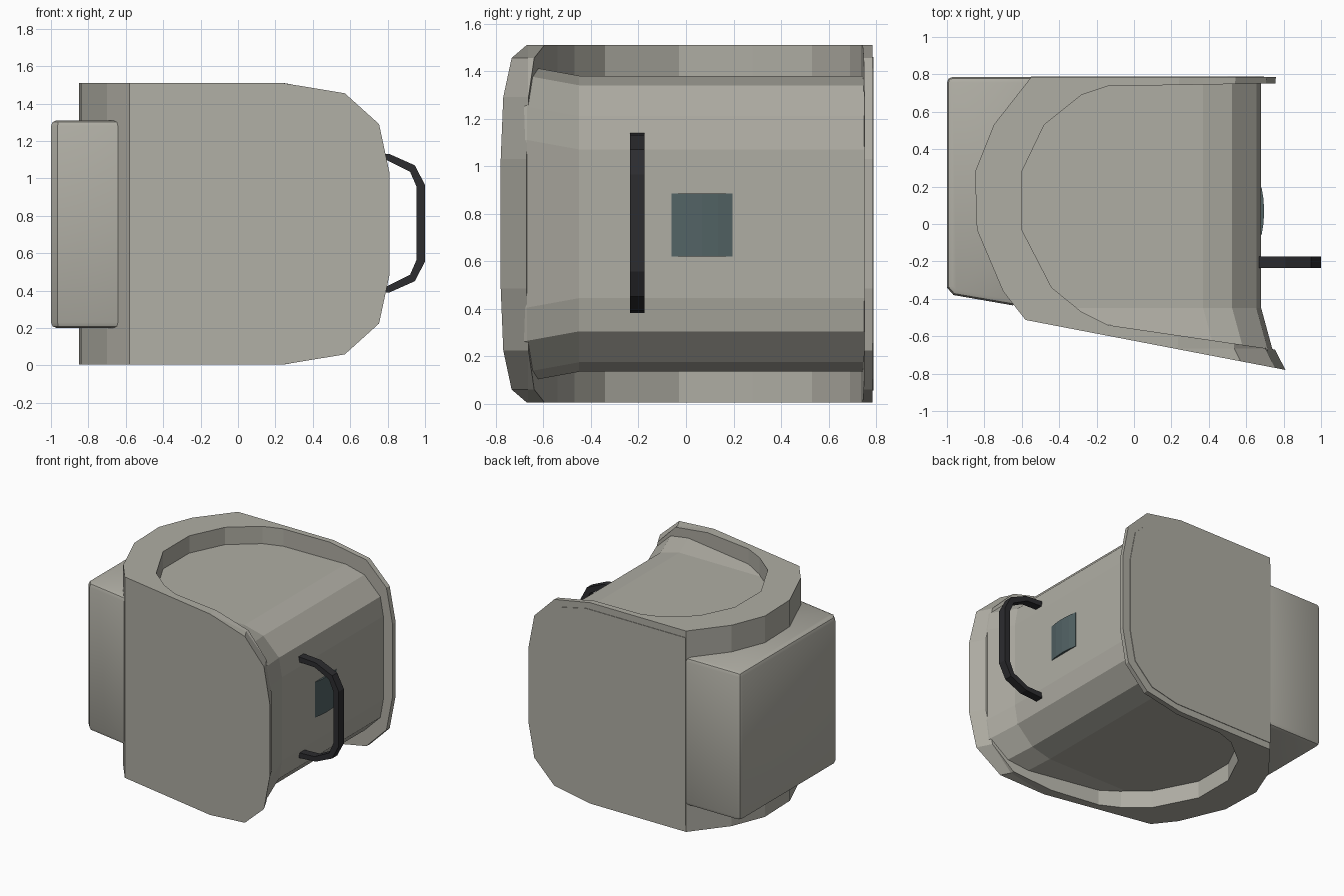
import bpy, bmesh
from mathutils import Vector

if "Cube" in bpy.data.objects:
    bpy.data.objects.remove(bpy.data.objects["Cube"])


def material(name, rgb):
    m = bpy.data.materials.new(name)
    m.diffuse_color = (*rgb, 1)
    m.use_nodes = True
    m.node_tree.nodes["Principled BSDF"].inputs["Base Color"].default_value = m.diffuse_color
    return m


SHELL = material("warm grey shell", (0.43, 0.42, 0.37))
DARK = material("black handle", (0.025, 0.025, 0.028))
GLASS = material("dark teal glass", (0.085, 0.125, 0.13))


def loft(name, rings, mat):
    """Skin a list of equal-length closed rings and cap both ends."""
    bm = bmesh.new()
    vs = [[bm.verts.new(p) for p in r] for r in rings]
    n = len(rings[0])
    for a, b in zip(vs, vs[1:]):
        for i in range(n):
            j = (i + 1) % n
            bm.faces.new((a[i], a[j], b[j], b[i]))
    bm.faces.new(vs[0][::-1])
    bm.faces.new(vs[-1])
    bmesh.ops.recalc_face_normals(bm, faces=bm.faces[:])
    me = bpy.data.meshes.new(name)
    bm.to_mesh(me)
    bm.free()
    me.materials.append(mat)
    ob = bpy.data.objects.new(name, me)
    bpy.context.collection.objects.link(ob)
    return ob


def prism_z(name, pts, z0, z1, mat):
    return loft(name, [[(x, y, z) for x, y in pts] for z in (z0, z1)], mat)


def bake(ob):
    """Apply all modifiers."""
    dg = bpy.context.evaluated_depsgraph_get()
    me = bpy.data.meshes.new_from_object(ob.evaluated_get(dg))
    ob.modifiers.clear()
    ob.data = me


def clip(ob, cutter):
    """Keep only the part of ob inside cutter."""
    m = ob.modifiers.new("clip", 'BOOLEAN')
    m.operation, m.solver, m.object = 'INTERSECT', 'EXACT', cutter
    bake(ob)
    bpy.data.objects.remove(cutter)


ZC = 0.757


def profile(corner, left, dx=0.0, dz=0.0):
    """Side profile in x,z: rounded right corners, mirrored about mid height."""
    top = [(left, corner[0][1] + dz)] + [(x + dx, z + dz) for x, z in corner]
    return top + [(x, 2 * ZC - z) for x, z in reversed(top)]


def at_y(pts, y):
    return [(x, y, z) for x, z in pts]


OUT = [(0.30, 1.51), (0.60, 1.455), (0.765, 1.29), (0.815, 1.03)]
INN = [(0.37, 1.38), (0.525, 1.34), (0.655, 1.21), (0.68, 1.07)]

# U-shaped shell: front plate, rounded left wall and back plate
outer = [(0.95, -0.807), (-0.58, -0.513), (-0.70, -0.36), (-0.84, -0.03),
         (-0.85, 0.28), (-0.75, 0.53), (-0.55, 0.785), (0.95, 0.785)]
inner = [(0.95, 0.755), (-0.14, 0.737), (-0.28, 0.69), (-0.48, 0.53), (-0.60, 0.28),
         (-0.60, -0.03), (-0.44, -0.34), (-0.28, -0.47), (-0.14, -0.54), (0.95, -0.70)]
shell = prism_z("outer_shell", outer + inner, -0.1, 1.6, SHELL)
clip(shell, loft("shell_cutter", [
    at_y(profile(OUT, -1.2), -0.79),
    at_y(profile(OUT, -1.2, -0.065), -0.665),
    at_y(profile(OUT, -1.2, -0.06), 0.75),
    at_y(profile(OUT, -1.2, -0.05), 0.85)], SHELL))

# Inner body, sunk between the plates and flaring towards the front plate
foot = [(0.95, 0.77), (-0.2, 0.765), (-0.45, 0.68), (-0.62, 0.53), (-0.72, 0.28),
        (-0.72, -0.03), (-0.58, -0.35), (-0.45, -0.48), (0.95, -0.745)]
body = prism_z("inner_body", foot, 0.0, 1.6, SHELL)
clip(body, loft("body_cutter", [
    at_y(profile(INN, -1.2, 0.07, 0.045), -0.75),
    at_y(profile(INN, -1.2, 0.06, 0.04), -0.67),
    at_y(profile(INN, -1.2), -0.45),
    at_y(profile(INN, -1.2), 0.85)], SHELL))

# Thin raised panel on the back plate
panel_corner = [(0.28, 1.46), (0.50, 1.41), (0.65, 1.26), (0.695, 1.03)]
loft("back_panel", [at_y(profile(panel_corner, -0.55), y) for y in (0.78, 0.789)], SHELL)

# Box on the left wall
box = prism_z("side_box", [(-1.0, -0.34), (-0.965, -0.38), (-0.62, -0.44), (-0.5, 0.0),
                           (-0.43, 0.786), (-1.0, 0.786)], 0.2, 1.31, SHELL)
bv = box.modifiers.new("bevel", 'BEVEL')
bv.width, bv.segments, bv.limit_method = 0.03, 2, 'ANGLE'
bv.angle_limit = 1.0
bake(box)

# Grab handle: square bar swept along a bowed path
half_out = [(0.66, 1.14), (0.81, 1.13), (0.945, 1.07), (1.0, 0.965)]
half_in = [(0.66, 1.10), (0.80, 1.095), (0.92, 1.035), (0.955, 0.955)]


def mirrored(h):
    return h + [(x, 1.52 - z) for x, z in reversed(h)]


loft("grab_handle", [[(xo, -0.235, zo), (xo, -0.175, zo), (xi, -0.175, zi), (xi, -0.235, zi)]
                     for (xo, zo), (xi, zi) in zip(mirrored(half_out), mirrored(half_in))], DARK)

# Slightly domed window on the right face
prism_z("window", [(0.67, -0.06), (0.682, -0.06), (0.692, 0.0), (0.696, 0.067),
                   (0.692, 0.135), (0.682, 0.195), (0.67, 0.195)], 0.62, 0.885, GLASS)

# Soft shading with sharp edges kept on the box
bpy.ops.object.select_all(action='DESELECT')
box.select_set(True)
bpy.context.view_layer.objects.active = box
bpy.ops.object.shade_smooth_by_angle()
